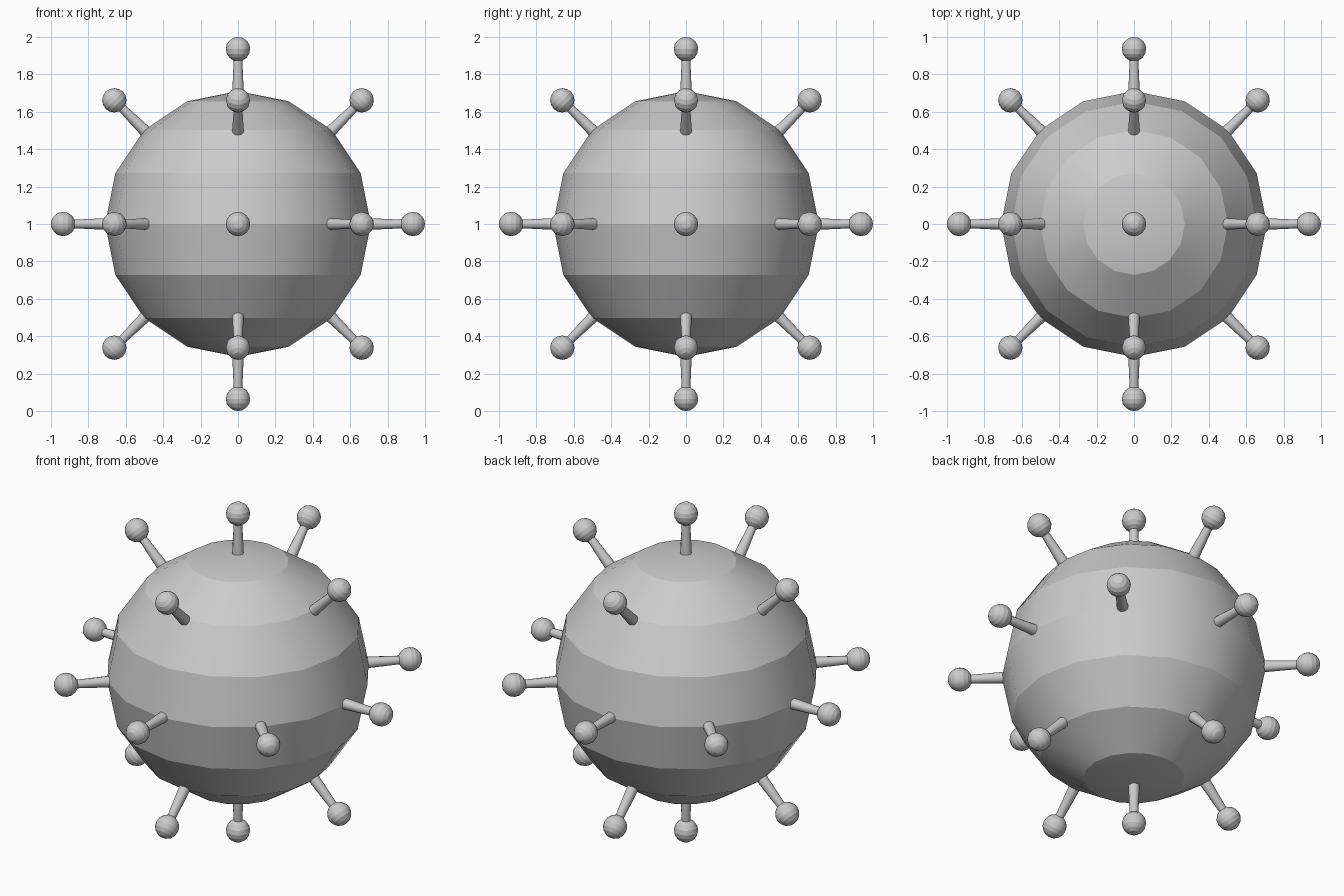
import bpy, bmesh
from itertools import product
from mathutils import Vector, Matrix

if "Cube" in bpy.data.objects:
    bpy.data.objects.remove(bpy.data.objects["Cube"])

CENTRE = Vector((0, 0, 1))
BODY_R, BALL_R, BALL_DIST = 0.71, 0.065, 0.935


def add_sphere(bm, radius, matrix):
    """UV sphere, smooth around each band with creased rings."""
    verts = bmesh.ops.create_uvsphere(bm, u_segments=16, v_segments=8, radius=radius)["verts"]
    for e in {e for v in verts for e in v.link_edges}:
        if abs(e.verts[0].co.z - e.verts[1].co.z) < 1e-4:
            e.smooth = False
    bmesh.ops.transform(bm, matrix=matrix, verts=verts)


def finish(bm, name):
    for f in bm.faces:
        f.smooth = True
    mesh = bpy.data.meshes.new(name)
    bm.to_mesh(mesh)
    bm.free()
    obj = bpy.data.objects.new(name, mesh)
    obj.location = CENTRE
    bpy.context.collection.objects.link(obj)
    return obj


# Main round body
bm = bmesh.new()
add_sphere(bm, BODY_R, Matrix())
finish(bm, "body")

# Spike: tapered stem with a ball tip, pointing up from the body centre
bm = bmesh.new()
base, tip = 0.64, 0.90
stem = bmesh.ops.create_cone(bm, cap_ends=True, segments=12, radius1=0.034, radius2=0.022,
                             depth=tip - base,
                             matrix=Matrix.Translation((0, 0, (base + tip) / 2)))["verts"]
for f in bm.faces:
    if len(f.verts) > 4:
        for e in f.edges:
            e.smooth = False
add_sphere(bm, BALL_R, Matrix.Translation((0, 0, BALL_DIST)))
first = finish(bm, "spike")

# Copies along the six axes and the twelve diagonals between them
directions = [Vector(d) for d in product((-1, 0, 1), repeat=3) if sum(map(abs, d)) in (1, 2)]
for i, d in enumerate(directions):
    spike = first
    if i:
        spike = first.copy()
        bpy.context.collection.objects.link(spike)
    spike.name = f"spike_{i + 1}"
    spike.rotation_euler = d.to_track_quat("Z", "Y").to_euler()
